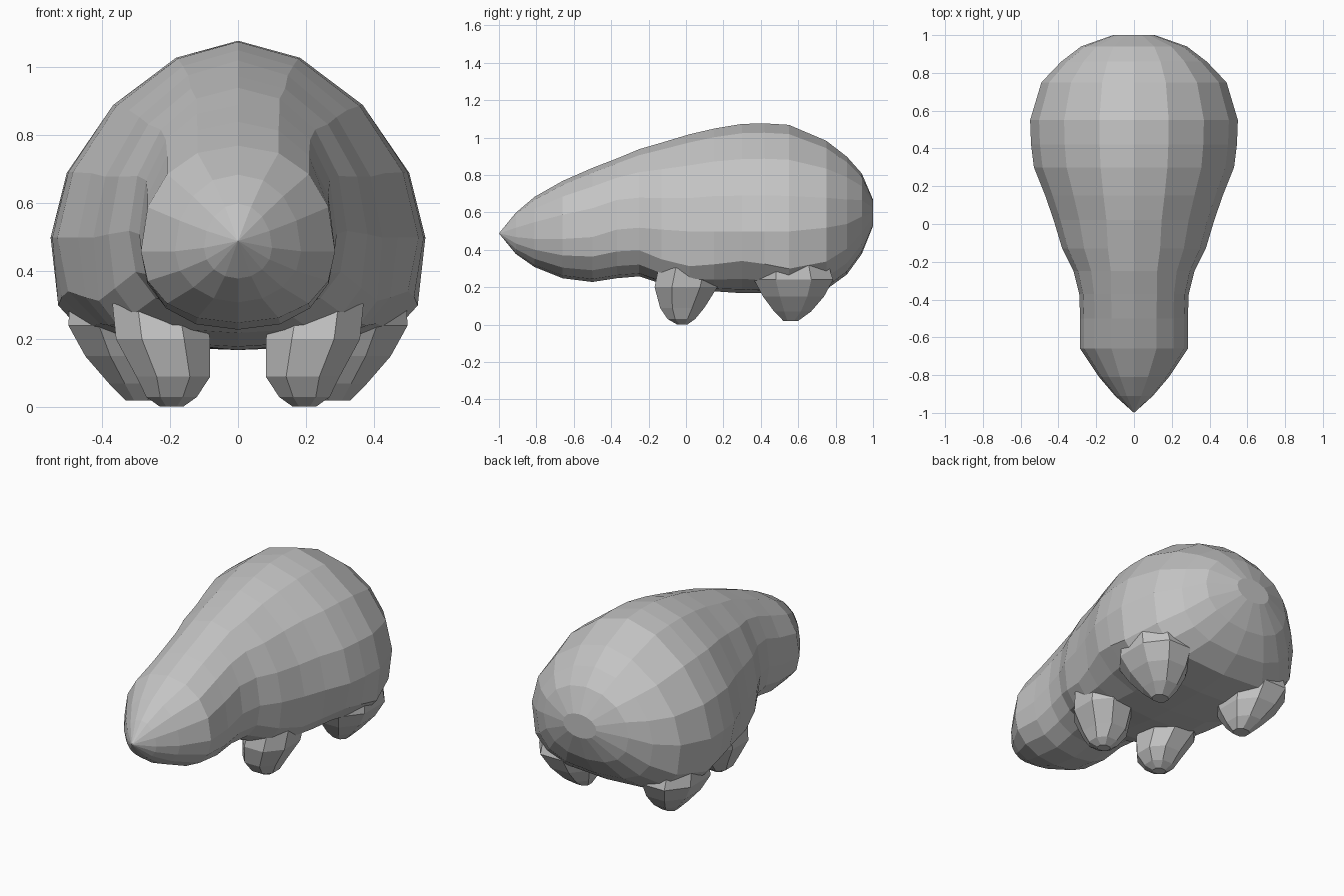
import bpy, bmesh, math

if "Cube" in bpy.data.objects:
    bpy.data.objects.remove(bpy.data.objects["Cube"])

grey = bpy.data.materials.new("stone_grey")
grey.diffuse_color = (0.55, 0.55, 0.55, 1)
grey.use_nodes = True
grey.node_tree.nodes["Principled BSDF"].inputs["Base Color"].default_value = grey.diffuse_color


def superpoint(angle, exponent):
    c, s = math.cos(angle), math.sin(angle)
    f = lambda v: math.copysign(abs(v) ** (2 / exponent), v)
    return f(c), f(s)


def loft(name, rings):
    """Skin a list of closed rings into a solid (a one-point ring makes a tip)."""
    bm = bmesh.new()
    rows = [[bm.verts.new(p) for p in ring] for ring in rings]
    for a, b in zip(rows, rows[1:]):
        n = max(len(a), len(b))
        for i in range(n):
            j = (i + 1) % n
            if len(a) == 1:
                bm.faces.new((a[0], b[j], b[i]))
            else:
                bm.faces.new((a[i], a[j], b[j], b[i]))
    for row in (rows[0], rows[-1]):
        if len(row) > 2:
            bm.faces.new(row)
    bmesh.ops.recalc_face_normals(bm, faces=bm.faces)
    mesh = bpy.data.meshes.new(name)
    bm.to_mesh(mesh)
    bm.free()
    mesh.materials.append(grey)
    obj = bpy.data.objects.new(name, mesh)
    bpy.context.collection.objects.link(obj)
    return obj


# Body and head: y, half width, top, bottom, widest height, upper and lower roundness
sections = [
    (-0.91, 0.10, 0.60, 0.38, 0.47, 2.0, 2.0),
    (-0.81, 0.185, 0.685, 0.31, 0.46, 2.1, 2.0),
    (-0.66, 0.285, 0.77, 0.25, 0.46, 2.2, 2.2),
    (-0.50, 0.285, 0.84, 0.23, 0.47, 2.2, 2.3),
    (-0.37, 0.29, 0.89, 0.25, 0.51, 2.2, 2.4),
    (-0.25, 0.32, 0.94, 0.26, 0.52, 2.0, 2.5),
    (-0.13, 0.38, 0.975, 0.22, 0.51, 1.9, 3.2),
    (0.02, 0.425, 1.02, 0.20, 0.50, 1.8, 4.0),
    (0.15, 0.47, 1.05, 0.18, 0.50, 1.8, 3.2),
    (0.30, 0.53, 1.075, 0.17, 0.50, 1.75, 2.6),
    (0.42, 0.545, 1.078, 0.17, 0.50, 1.75, 3.0),
    (0.55, 0.55, 1.07, 0.17, 0.50, 1.75, 3.8),
    (0.75, 0.49, 0.985, 0.19, 0.52, 1.8, 3.2),
    (0.86, 0.385, 0.90, 0.27, 0.54, 1.9, 2.7),
    (0.94, 0.28, 0.81, 0.38, 0.58, 2.0, 2.3),
    (1.00, 0.11, 0.67, 0.53, 0.60, 2.0, 2.0),
]
SIDES = 16
rings = [[(0, -1, 0.49)]]
for y, w, top, bottom, mid, up, low in sections:
    ring = []
    for i in range(SIDES):
        a = 2 * math.pi * i / SIDES
        upper = i <= SIDES // 2
        x, z = superpoint(a, up if upper else low)
        ring.append((w * x, y, mid + z * (top - mid if upper else mid - bottom)))
    rings.append(ring)
body = loft("body_and_head", rings)


# Legs, merged into the body: z, inner x, outer x, front y, back y
def leg(name, levels, side):
    leg_rings = []
    for z, x0, x1, y0, y1 in levels:
        ring = []
        for i in range(8):
            x, y = superpoint(math.pi * (i + 0.5) / 4, 2.2)
            ring.append((side * ((x0 + x1) / 2 + x * (x1 - x0) / 2 * 1.06),
                         (y0 + y1) / 2 + y * (y1 - y0) / 2 * 1.06, z))
        leg_rings.append(ring)
    obj = loft(name, leg_rings)
    obj.hide_render = True
    obj.hide_viewport = True
    union = body.modifiers.new(name, 'BOOLEAN')
    union.operation = 'UNION'
    union.solver = 'EXACT'
    union.object = obj


front_levels = [(0.002, 0.16, 0.23, -0.05, 0.01), (0.03, 0.12, 0.27, -0.10, 0.05),
                (0.09, 0.08, 0.30, -0.14, 0.10), (0.20, 0.08, 0.36, -0.17, 0.17),
                (0.30, 0.10, 0.37, -0.15, 0.19), (0.40, 0.14, 0.34, -0.08, 0.16)]
rear_levels = [(0.02, 0.24, 0.33, 0.52, 0.60), (0.07, 0.21, 0.38, 0.47, 0.67),
               (0.15, 0.18, 0.45, 0.41, 0.74), (0.24, 0.17, 0.50, 0.36, 0.79),
               (0.33, 0.18, 0.495, 0.38, 0.76), (0.45, 0.22, 0.44, 0.42, 0.70)]
for label, side in (("left", -1), ("right", 1)):
    leg("front_leg_" + label, front_levels, side)
    leg("rear_leg_" + label, rear_levels, side)
body.location.z = -0.002
